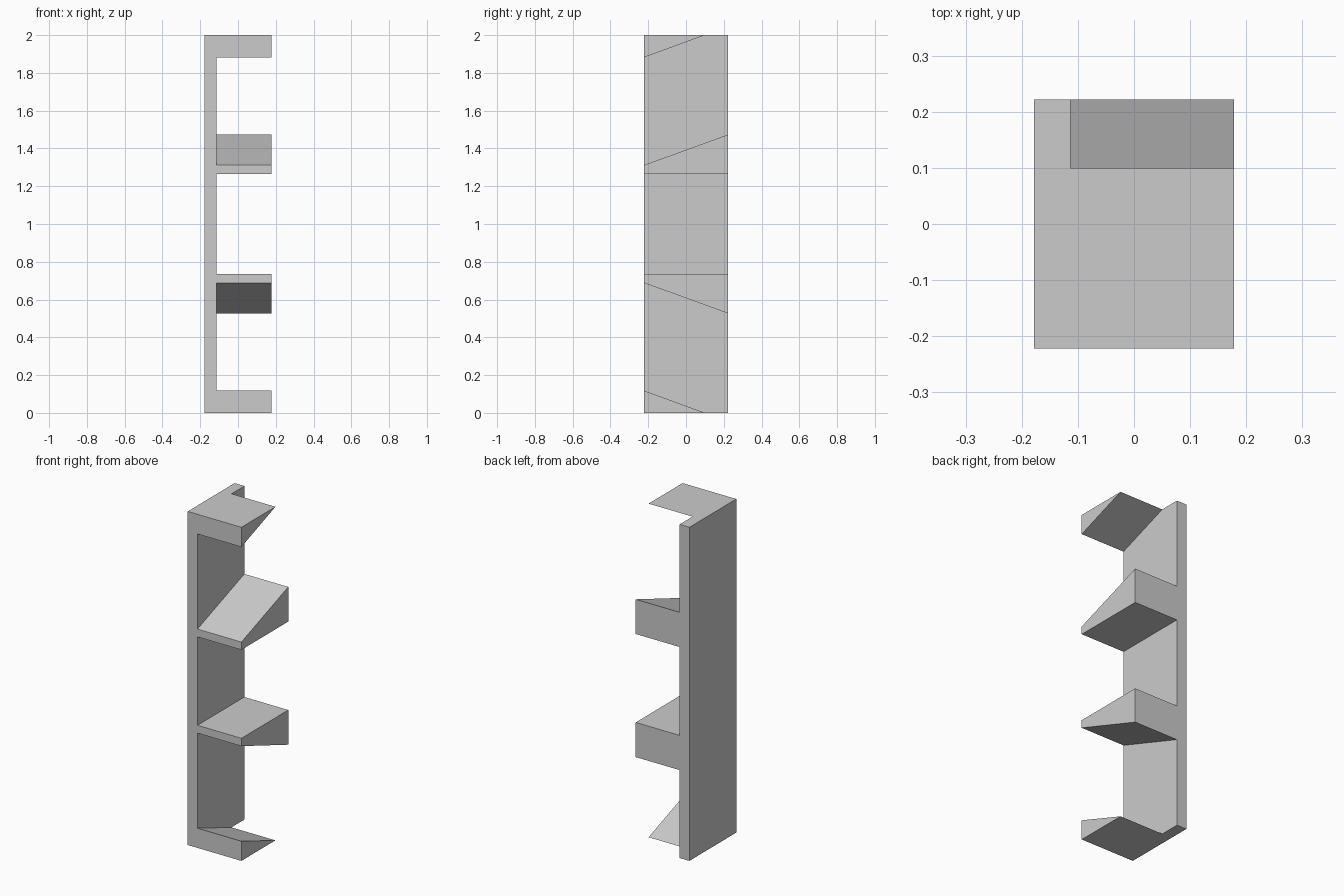
import bpy
import bmesh

cube = bpy.data.objects.get("Cube")
if cube:
    bpy.data.objects.remove(cube, do_unlink=True)

grey = bpy.data.materials.new("light_grey")
grey.use_nodes = True
colour = (0.6, 0.6, 0.6, 1)
grey.diffuse_color = colour
grey.node_tree.nodes["Principled BSDF"].inputs["Base Color"].default_value = colour

LEFT, INNER, RIGHT = -0.178, -0.113, 0.178
FRONT, BACK, TIP = -0.222, 0.222, 0.1
HEIGHT = 2.0


def extrude_profile(name, profile, x0, x1):
    """Extrude a (y, z) side profile from x0 to x1."""
    bm = bmesh.new()
    face = bm.faces.new([bm.verts.new((x0, y, z)) for y, z in profile])
    result = bmesh.ops.extrude_face_region(bm, geom=[face])
    verts = [v for v in result["geom"] if isinstance(v, bmesh.types.BMVert)]
    bmesh.ops.translate(bm, verts=verts, vec=(x1 - x0, 0, 0))
    bmesh.ops.recalc_face_normals(bm, faces=bm.faces)
    mesh = bpy.data.meshes.new(name)
    bm.to_mesh(mesh)
    bm.free()
    mesh.materials.append(grey)
    obj = bpy.data.objects.new(name, mesh)
    bpy.context.collection.objects.link(obj)


# Upright side panel
extrude_profile("side_panel", [(FRONT, 0), (BACK, 0), (BACK, HEIGHT), (FRONT, HEIGHT)],
                LEFT, INNER)

# Tapered shelves: the lower pair mirrors the upper pair about mid height
end_wedge = [(FRONT, 0), (TIP, 0), (FRONT, 0.118)]
middle_wedge = [(FRONT, 0.735), (BACK, 0.735), (BACK, 0.527), (FRONT, 0.688)]
for part, profile in (("end_shelf", end_wedge), ("middle_shelf", middle_wedge)):
    extrude_profile("lower_" + part, profile, INNER, RIGHT)
    mirrored = [(y, HEIGHT - z) for y, z in profile]
    extrude_profile("upper_" + part, mirrored, INNER, RIGHT)
